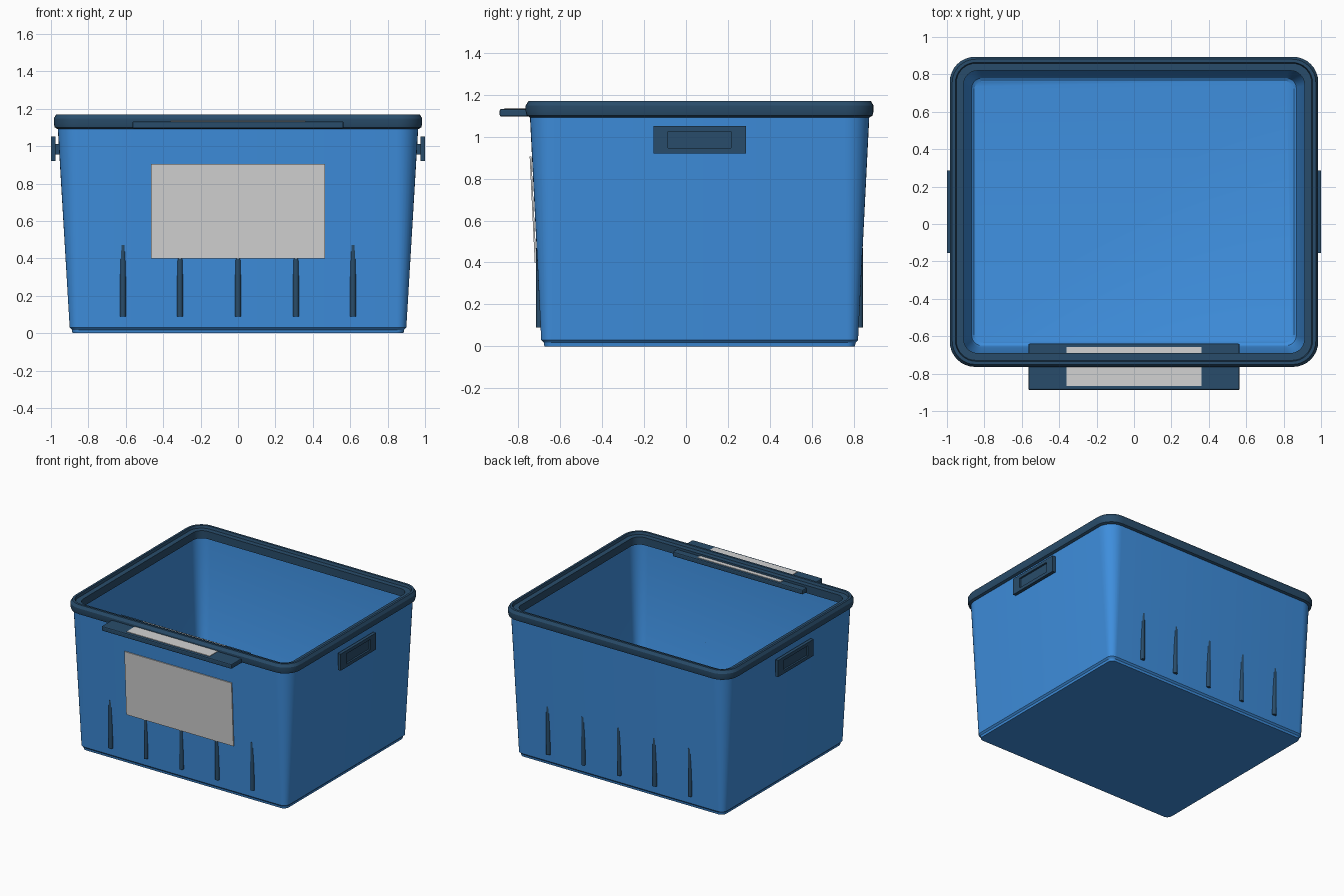
import bpy, bmesh, math
from mathutils import Vector

if "Cube" in bpy.data.objects:
    bpy.data.objects.remove(bpy.data.objects["Cube"], do_unlink=True)

CY = 0.065  # the tub's middle in y; the tag sticks out in front


def material(name, rgb):
    m = bpy.data.materials.new(name)
    m.use_nodes = True
    m.diffuse_color = (*rgb, 1)
    bsdf = next(n for n in m.node_tree.nodes if n.type == "BSDF_PRINCIPLED")
    bsdf.inputs["Base Color"].default_value = (*rgb, 1)
    bsdf.inputs["Roughness"].default_value = 0.6
    return m


BLUE = material("tub blue", (0.048, 0.27, 0.72))
NAVY = material("dark navy", (0.022, 0.073, 0.145))
PAPER = material("paper grey", (0.65, 0.65, 0.65))


def finish(name, bm, mat, smooth=None):
    bmesh.ops.recalc_face_normals(bm, faces=bm.faces)
    me = bpy.data.meshes.new(name)
    bm.to_mesh(me)
    bm.free()
    me.materials.append(mat)
    ob = bpy.data.objects.new(name, me)
    bpy.context.collection.objects.link(ob)
    if smooth:
        bpy.ops.object.select_all(action="DESELECT")
        ob.select_set(True)
        bpy.context.view_layer.objects.active = ob
        bpy.ops.object.shade_smooth_by_angle(angle=math.radians(smooth))
    return ob


def rounded_ring(bm, hx, hy, r, z, steps=8):
    """Rounded rectangle of vertices, half sizes hx and hy."""
    ring = []
    for k, (sx, sy) in enumerate([(1, 1), (-1, 1), (-1, -1), (1, -1)]):
        for i in range(steps + 1):
            a = math.pi / 2 * (k + i / steps)
            ring.append(bm.verts.new((sx * (hx - r) + r * math.cos(a),
                                      CY + sy * (hy - r) + r * math.sin(a), z)))
    return ring


def loft(name, sections, mat, closed=False):
    """Skin rounded rectangles (hx, hy, r, z); closed joins last to first."""
    bm = bmesh.new()
    rings = [rounded_ring(bm, *s) for s in sections]
    pairs = list(zip(rings, rings[1:]))
    if closed:
        pairs.append((rings[-1], rings[0]))
    else:
        bm.faces.new(rings[0])
        bm.faces.new(rings[-1])
    for a, b in pairs:
        for i in range(len(a)):
            j = (i + 1) % len(a)
            bm.faces.new((a[i], a[j], b[j], b[i]))
    return finish(name, bm, mat, 30)


def box_bm(lo, hi):
    bm = bmesh.new()
    bmesh.ops.create_cube(bm, size=1)
    lo, hi = Vector(lo), Vector(hi)
    for v in bm.verts:
        v.co = (lo + hi) / 2 + v.co * (hi - lo)
    return bm


# Hollow tub: up the outside, over the top, down the inside to the floor
loft("tub", [
    (0.885, 0.740, 0.04, 0.0),
    (0.888, 0.743, 0.04, 0.018),
    (0.900, 0.755, 0.05, 0.03),
    (0.965, 0.810, 0.12, 1.12),
    (0.930, 0.780, 0.10, 1.12),
    (0.874, 0.727, 0.06, 0.07),
    (0.868, 0.715, 0.055, 0.045),
    (0.855, 0.700, 0.05, 0.035),
], BLUE)

# Rim: chamfered outer lip with a lower step inside
loft("rim", [(hx, hx - 0.156, r, z) for hx, r, z in [
    (0.962, 0.12, 1.09), (0.980, 0.13, 1.10), (0.985, 0.135, 1.12),
    (0.985, 0.135, 1.148), (0.972, 0.125, 1.17), (0.955, 0.11, 1.17),
    (0.950, 0.105, 1.15), (0.911, 0.075, 1.15), (0.911, 0.075, 1.09)]],
    NAVY, closed=True)

# Slim upright ribs, front and back, sinking into the sloping walls
for side, sy in (("front", -1), ("back", 1)):
    for n, x in enumerate((-0.615, -0.31, 0, 0.31, 0.615), 1):
        bm = bmesh.new()
        bmesh.ops.create_cone(bm, cap_ends=True, segments=16, radius1=0.016,
                              radius2=0.016, depth=0.38)
        bmesh.ops.translate(bm, verts=bm.verts, vec=(x, CY + sy * 0.763, 0.28))
        finish(f"{side}_rib_{n}", bm, NAVY, 40)

# Side handles: plate with a recessed middle, on a mounting block
for side, s in (("left", 1), ("right", -1)):
    bm = box_bm((0.975, CY - 0.22, 0.92), (1.0, CY + 0.22, 1.05))
    face = max(bm.faces, key=lambda f: f.calc_center_median().x)
    bmesh.ops.inset_region(bm, faces=[face], thickness=0.036)
    for v in face.verts:
        v.co.y = CY + math.copysign(0.15, v.co.y - CY)
    inner = bmesh.ops.extrude_face_region(bm, geom=[face])["geom"]
    bmesh.ops.translate(bm, verts=[v for v in inner if isinstance(v, bmesh.types.BMVert)],
                        vec=(-0.014, 0, 0))
    if face.is_valid:
        bmesh.ops.delete(bm, geom=[face], context="FACES_ONLY")
    bmesh.ops.scale(bm, vec=(s, 1, 1), verts=bm.verts)
    finish(f"{side}_handle", bm, NAVY)
    xs = sorted((s * 0.94, s * 0.98))
    finish(f"{side}_handle_mount", box_bm((xs[0], CY - 0.15, 0.955),
                                          (xs[1], CY + 0.15, 1.01)), NAVY)

# Tag holder pushed through the front rim, with its paper strip
tag = finish("tag_holder", box_bm((-0.565, -0.888, 1.095), (0.565, -0.64, 1.132)), NAVY)
bevel = tag.modifiers.new("soft_edges", "BEVEL")
bevel.width = 0.008
bevel.segments = 2
finish("tag_paper", box_bm((-0.36, -0.866, 1.13), (0.36, -0.657, 1.136)), PAPER)

# Front label, leaning with the wall
bm = box_bm((-0.465, -0.004, 0.40), (0.465, 0.004, 0.905))
for v in bm.verts:
    v.co.y += CY - 0.782 - (v.co.z - 0.40) * 0.048
finish("front_label", bm, PAPER)
